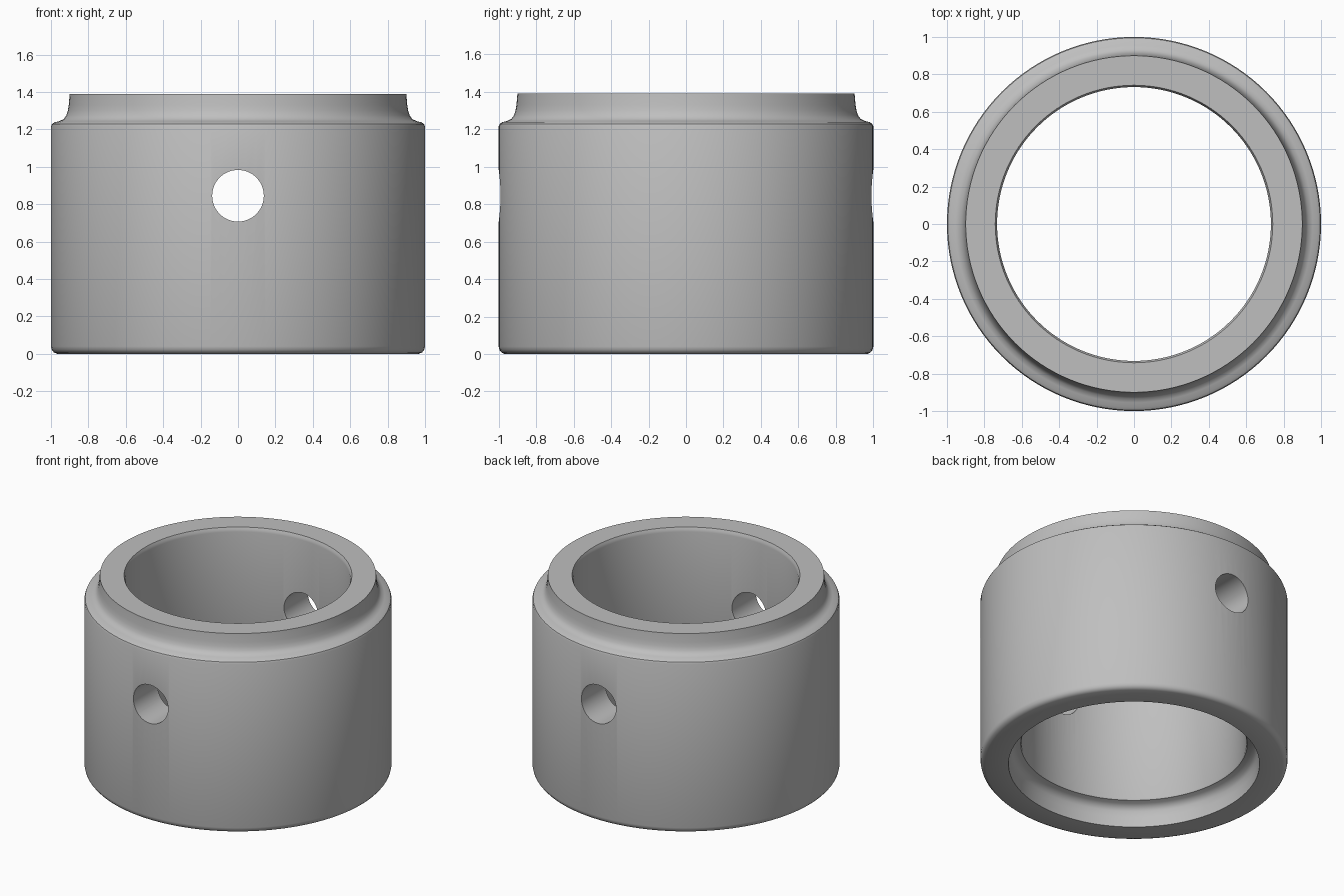
import bpy, bmesh, math

if "Cube" in bpy.data.objects:
    bpy.data.objects.remove(bpy.data.objects["Cube"])

SEG = 128

grey = bpy.data.materials.new("light grey")
grey.diffuse_color = (0.52, 0.52, 0.52, 1)
grey.use_nodes = True
grey.node_tree.nodes["Principled BSDF"].inputs["Base Color"].default_value = grey.diffuse_color

# Closed wall cross-section (radius, height): outside going up, bore going down
profile = [
    (0.968, 0.0), (0.985, 0.008), (0.996, 0.022), (1.0, 0.04),
    (1.0, 1.215), (0.995, 1.228), (0.98, 1.238), (0.955, 1.244),
    (0.932, 1.255), (0.918, 1.275), (0.91, 1.30), (0.905, 1.33),
    (0.90, 1.39),
    (0.742, 1.39), (0.735, 1.375), (0.732, 1.36),
    (0.732, 0.165), (0.738, 0.155), (0.765, 0.147), (0.79, 0.135),
    (0.805, 0.11), (0.812, 0.07), (0.817, 0.0),
]

# Collar sleeve: spin the cross-section around z
bm = bmesh.new()
rings = []
for i in range(SEG):
    a = 2 * math.pi * i / SEG
    rings.append([bm.verts.new((r * math.cos(a), r * math.sin(a), z)) for r, z in profile])
n = len(profile)
for i in range(SEG):
    p, q = rings[i], rings[(i + 1) % SEG]
    for j in range(n):
        k = (j + 1) % n
        bm.faces.new((p[j], q[j], q[k], p[k]))
bmesh.ops.recalc_face_normals(bm, faces=bm.faces)
mesh = bpy.data.meshes.new("collar_sleeve")
bm.to_mesh(mesh)
bm.free()
sleeve = bpy.data.objects.new("collar_sleeve", mesh)
bpy.context.collection.objects.link(sleeve)
mesh.materials.append(grey)

# Cross hole drilled front to back through both walls
bpy.ops.mesh.primitive_cylinder_add(vertices=64, radius=0.138, depth=3,
                                    location=(0, 0, 0.845),
                                    rotation=(math.pi / 2, 0, 0))
cutter = bpy.context.object
cutter.name = "cross_hole_cutter"
cutter.hide_render = True
cutter.data.materials.append(grey)

bpy.ops.object.select_all(action='DESELECT')
sleeve.select_set(True)
bpy.context.view_layer.objects.active = sleeve
drill = sleeve.modifiers.new("cross_hole", 'BOOLEAN')
drill.operation = 'DIFFERENCE'
drill.solver = 'EXACT'
drill.object = cutter
bpy.ops.object.modifier_apply(modifier=drill.name)
bpy.data.objects.remove(cutter)

# Smooth walls with crisp rims
bpy.ops.object.shade_smooth_by_angle(angle=math.radians(35))
